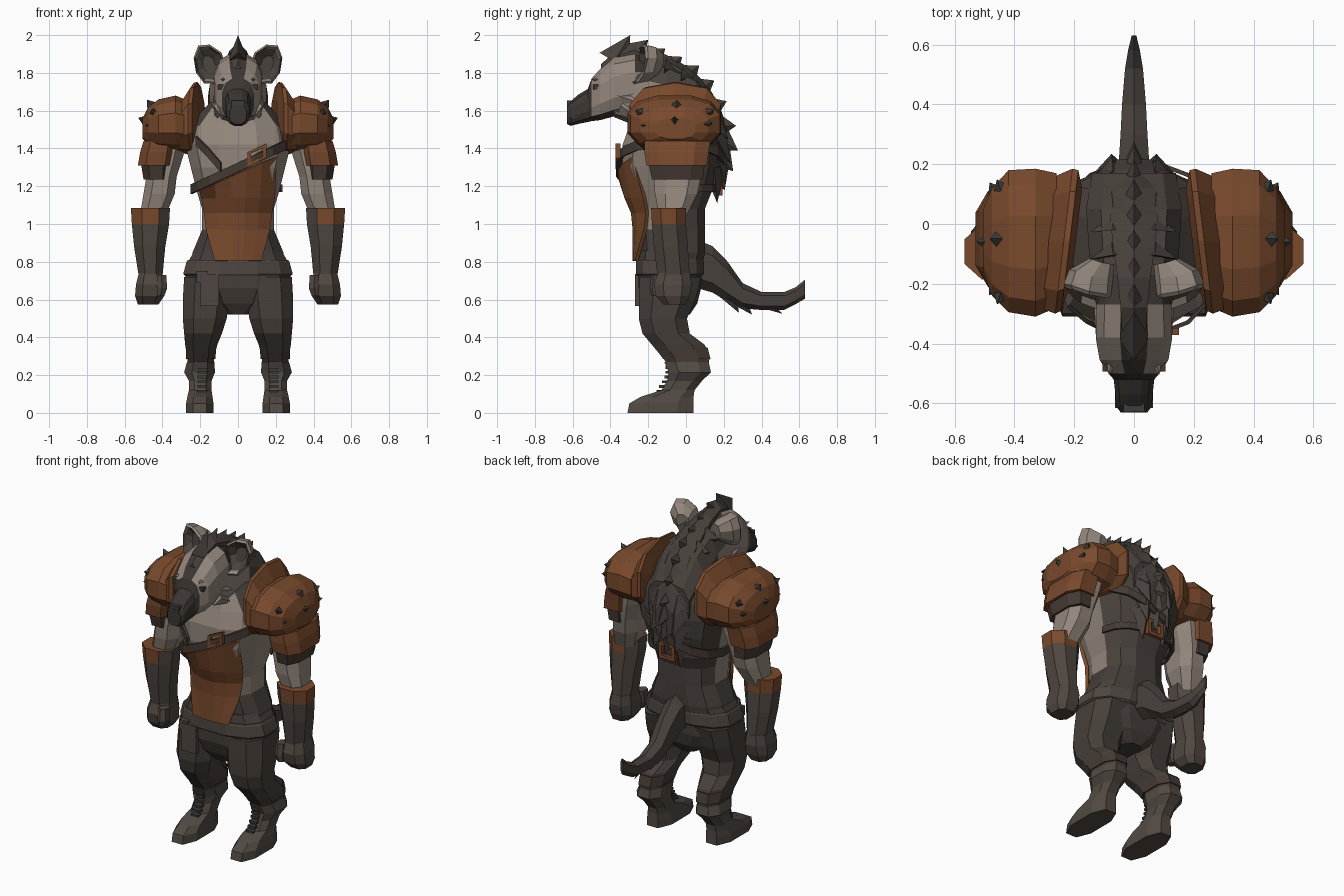
import bpy, bmesh, math
from mathutils import Vector as V

def mat(name, c):
    m = bpy.data.materials.new(name)
    m.diffuse_color = (*c, 1)
    return m

LIGHT = mat("light fur", (.29, .24, .20))
DARK = mat("dark fur", (.065, .053, .045))
MUZZLE = mat("muzzle fur", (.045, .037, .032))
LEATHER = mat("brown leather", (.19, .068, .026))
GLOVE = mat("dark leather", (.078, .062, .052))
PANTS = mat("trouser cloth", (.062, .050, .042))
BOOT = mat("boot leather", (.085, .069, .057))
METAL = mat("dark metal", (.045, .045, .043))
STRAP = mat("strap leather", (.06, .042, .033))

def finish(name, bm, mats, rule=None, mirror=False, solid=0):
    bmesh.ops.recalc_face_normals(bm, faces=bm.faces)
    if rule:
        for f in bm.faces:
            f.material_index = int(rule(f.calc_center_median(), f.normal))
    me = bpy.data.meshes.new(name)
    bm.to_mesh(me)
    bm.free()
    for m in mats:
        me.materials.append(m)
    o = bpy.data.objects.new(name, me)
    bpy.context.collection.objects.link(o)
    if solid:
        md = o.modifiers.new("thickness", 'SOLIDIFY')
        md.thickness, md.offset = solid, 0
    if mirror:
        o.modifiers.new("mirror", 'MIRROR').use_mirror_merge = False
    return o

def skin(name, loops, mats, rule=None, mirror=False, cap=True, closed=True, solid=0):
    """Join successive point loops with quads."""
    bm = bmesh.new()
    vs = [[bm.verts.new(p) for p in l] for l in loops]
    n = len(vs[0])
    for a, b in zip(vs, vs[1:]):
        for i in range(n if closed else n - 1):
            j = (i + 1) % n
            bm.faces.new((a[i], a[j], b[j], b[i]))
    if cap:
        bm.faces.new(vs[0])
        bm.faces.new(vs[-1])
    return finish(name, bm, mats, rule, mirror, solid)

def oval(n, a0, a1, b0, b1, p=2.6):
    pts = []
    for i in range(n):
        t = 2 * math.pi * (i + .5) / n
        pts.append([math.copysign(abs(q) ** (2 / p), q) for q in (math.cos(t), math.sin(t))])
    k = max(q[0] for q in pts)
    return [((a0 + a1) / 2 + u / k * (a1 - a0) / 2, (b0 + b1) / 2 + v / k * (b1 - b0) / 2) for u, v in pts]

def loft(name, axis, rows, mats, rule=None, mirror=False, n=8, p=2.6):
    """Rows: position on axis, then extents (or half width) in the two other axes."""
    put = {'x': lambda t, a, b: (t, a, b), 'y': lambda t, a, b: (a, t, b), 'z': lambda t, a, b: (a, b, t)}[axis]
    loops = []
    for r in rows:
        if len(r) == 4:
            r = (r[0], -r[1], r[1], r[2], r[3])
        loops.append([put(r[0], a, b) for a, b in oval(n, *r[1:], p)])
    return skin(name, loops, mats, rule, mirror)

def spikes(name, items, mats, mirror=False):
    """Four sided spikes: base point, tip, half widths across x and along the surface."""
    bm = bmesh.new()
    for base, tip, w, l in items:
        base, tip = V(base), V(tip)
        d = (tip - base).normalized()
        side = V((1, 0, 0)) if abs(d.x) < .8 else V((0, 1, 0))
        side = (side - d * side.dot(d)).normalized()
        up = d.cross(side)
        q = [bm.verts.new(base + s) for s in (side * w, up * l, -side * w, -up * l)]
        t = bm.verts.new(tip)
        bm.faces.new(q)
        for i in range(4):
            bm.faces.new((q[i], q[(i + 1) % 4], t))
    return finish(name, bm, mats, mirror=mirror)

def boxes(name, items, mats, mirror=False):
    bm = bmesh.new()
    for c, s in items:
        for v in bmesh.ops.create_cube(bm, size=1)['verts']:
            v.co = V(c) + V([a * b for a, b in zip(v.co, s)])
    return finish(name, bm, mats, mirror=mirror)

# Torso and neck: pale front, dark back
loft("torso", 'z', [(.74, .26, -.24, .08), (.85, .24, -.24, .10), (.97, .19, -.25, .10), (1.08, .19, -.265, .10),
     (1.18, .22, -.30, .14), (1.30, .25, -.335, .175), (1.42, .28, -.335, .185), (1.52, .26, -.30, .18),
     (1.62, .17, -.27, .16), (1.70, .10, -.25, .08)], [LIGHT, DARK, PANTS],
     lambda c, n: 2 if c.z < 1.0 else c.y > -.03 or (n.z > .3 and c.y > -.2), n=12)
loft("neck", 'y', [(-.38, .10, 1.57, 1.80), (-.25, .13, 1.52, 1.87), (-.1, .15, 1.45, 1.85), (.05, .16, 1.4, 1.78),
     (.17, .14, 1.35, 1.62)], [LIGHT, DARK], lambda c, n: n.z > .1 or c.y > -.15, n=10)

# Head with dark muzzle, jaw and forehead stripe
loft("head", 'y', [(-.17, .09, 1.66, 1.87), (-.27, .125, 1.60, 1.90), (-.38, .128, 1.57, 1.88), (-.455, .115, 1.55, 1.82),
     (-.50, .085, 1.545, 1.77), (-.52, .068, 1.54, 1.715), (-.57, .062, 1.53, 1.685), (-.61, .06, 1.52, 1.65),
     (-.63, .045, 1.53, 1.63)], [LIGHT, MUZZLE],
     lambda c, n: c.y < -.505 or c.y > -.27 and n.z > .2 or c.z < 1.6 or (abs(c.x) < .01 and n.z > .1), n=12)
boxes("nose", [((0, -.612, 1.635), (.07, .035, .035))], [METAL])
boxes("eye", [((.086, -.477, 1.725), (.04, .032, .026))], [MUZZLE], True)
boxes("mouth_line", [((0, -.57, 1.565), (.126, .09, .008))], [METAL])
spikes("brow", [((.065, -.43, 1.765), (.085, -.505, 1.765), .035, .025)], [LIGHT], True)
spikes("cheek_tuft", [((.09, -.36, 1.68), (.135, -.24, 1.64), .04, .06), ((.09, -.34, 1.62), (.12, -.22, 1.55), .04, .05)],
       [LIGHT], True)

# Cupped ears leaning forward
rim = [(.065, -.24, 1.83), (.09, -.235, 1.91), (.15, -.225, 1.95), (.21, -.205, 1.945), (.235, -.20, 1.88),
       (.222, -.22, 1.80), (.18, -.255, 1.745), (.11, -.28, 1.74)]
mid = sum((V(p) for p in rim), V()) / 8
def ring(s, dy, dx=0):
    return [mid + (V(p) - mid) * s + V((dx, dy, 0)) for p in rim]
skin("ear", [ring(.4, .04), ring(.78, .01), ring(.9, -.012), ring(1, 0), ring(.9, .05, -.01), ring(.5, .10, -.045)],
     [LIGHT, DARK], lambda c, n: n.y < 0 and (c - mid).length < .075, True)

# Mane: a solid crest with overlapping tufts down the spine
loft("crest", 'y', [(-.45, .02, 1.76, 1.84), (-.37, .04, 1.8, 1.91), (-.28, .045, 1.8, 1.95), (-.18, .055, 1.8, 1.92),
     (-.08, .07, 1.76, 1.875), (.03, .08, 1.68, 1.81), (.12, .085, 1.5, 1.71), (.18, .08, 1.34, 1.60),
     (.215, .06, 1.3, 1.5)], [DARK], n=6, p=2)
path = [(-.38, 1.86, -.295, 2.0), (-.3, 1.88, -.2, 1.975), (-.2, 1.86, -.11, 1.93), (-.11, 1.82, -.02, 1.885),
        (-.02, 1.77, .07, 1.84), (.05, 1.7, .15, 1.76), (.1, 1.6, .215, 1.65), (.14, 1.52, .265, 1.52),
        (.16, 1.46, .275, 1.39), (.16, 1.38, .25, 1.28), (.15, 1.30, .205, 1.18)]
spikes("mane", [((0, a, b), (0, c, d), .055, .09) for a, b, c, d in path], [DARK])
spikes("side_mane", [((.07, a, b), (.075, c - .04, d - .07), .075, .06) for a, b, c, d in path[3:]], [DARK], True)

# Tail
loft("tail", 'y', [(.04, .06, .68, .91), (.14, .055, .65, .87), (.22, .05, .60, .79), (.3, .045, .56, .68),
     (.4, .04, .55, .635), (.52, .03, .55, .635), (.58, .02, .58, .66), (.63, .008, .61, .70)], [DARK], n=6)
spikes("tail_tuft", [((0, .22, .64), (0, .28, .53), .03, .05), ((0, .28, .6), (0, .35, .52), .03, .04),
       ((0, .42, .58), (0, .51, .525), .025, .03)], [DARK])

# Arms, gauntlets and fists
loft("arm", 'z', [(1.48, .27, .44, -.18, .11), (1.36, .29, .48, -.17, .10), (1.25, .325, .485, -.17, .08),
     (1.16, .335, .50, -.165, .06), (1.04, .385, .52, -.14, .0)], [LIGHT], mirror=True)
loft("gauntlet", 'z', [(1.085, .36, .567, -.185, 0), (1.0, .365, .562, -.18, 0), (.88, .385, .55, -.17, .01),
     (.72, .40, .525, -.15, .02)], [GLOVE, LEATHER], lambda c, n: c.z > 1.0 and c.x > .4, True, p=2.2)
loft("fist", 'z', [(.74, .40, .525, -.15, .02), (.68, .39, .54, -.17, .03), (.62, .39, .545, -.16, .02),
     (.575, .42, .53, -.12, 0)], [GLOVE], mirror=True)
loft("thumb", 'z', [(.73, .38, .43, -.18, -.11), (.66, .375, .43, -.19, -.12), (.62, .39, .43, -.18, -.13)],
     [GLOVE], mirror=True, n=6)

# Shoulder armour
loft("shoulder_pad", 'x', [(.26, -.28, .17, 1.39, 1.65), (.33, -.31, .185, 1.39, 1.68), (.42, -.295, .18, 1.40, 1.66),
     (.475, -.24, .12, 1.42, 1.62), (.505, -.16, .05, 1.45, 1.56)], [LEATHER], mirror=True, n=12, p=2.6)
collar = loft("collar_plate", 'x', [(.195, -.20, .12, 1.45, 1.66), (.215, -.29, .18, 1.38, 1.745),
     (.235, -.30, .185, 1.37, 1.74), (.29, -.28, .16, 1.38, 1.65)], [LEATHER], mirror=True, n=10)
for v in collar.data.vertices:
    v.co.x -= .12 * (v.co.y + .06)
loft("lower_pad", 'z', [(1.44, .33, .50, -.22, .13), (1.38, .335, .518, -.22, .12), (1.31, .345, .53, -.21, .11)],
     [LEATHER], mirror=True, p=3)
loft("sleeve", 'z', [(1.33, .355, .515, -.20, .10), (1.235, .365, .50, -.18, .09)], [STRAP], mirror=True)
studs = [(.46, -.05, 1.63), (.495, -.06, 1.55), (.445, .12, 1.59), (.445, -.24, 1.59), (.465, -.21, 1.52), (.465, .11, 1.53)]
hub = V((.36, -.06, 1.50))
spikes("pad_stud", [(V(s), V(s) + (V(s) - hub).normalized() * .035, .026, .026) for s in studs], [METAL], True)

# Leather breastplate with slanted top
us = [-1, -.6, -.2, .2, .6, 1]
rows = [(1.27, .20, -.355, -.275), (1.14, .19, -.32, -.22), (1.06, .175, -.285, -.205), (.97, .165, -.275, -.215),
        (.805, .12, -.275, -.262)]
skin("breastplate", [[(h * u, yc + (ye - yc) * u * u, z + (.09 * u if i == 0 else 0)) for u in us]
     for i, (z, h, yc, ye) in enumerate(rows)], [LEATHER], cap=False, closed=False, solid=.02)

# Straps and buckles
def band(dz):
    return [(x, y, 1.3 + .47 * x + dz) for x, y in oval(16, -.245, .28, -.365, .20, 2.4)]
skin("chest_strap", [band(.025), band(-.025)], [STRAP], cap=False, solid=.014)
skin("short_strap", [[(-.22, -.275, 1.44 + d), (-.16, -.325, 1.38 + d), (-.09, -.36, 1.30 + d)] for d in (.025, -.025)],
     [STRAP], cap=False, closed=False, solid=.014)
skin("back_strap", [[(x, y, 1.19 + d) for x, y in oval(16, -.23, .23, -.30, .16) if y > -.1] for d in (.02, -.02)],
     [STRAP], cap=False, closed=False, solid=.012)
def frame(name, c, w, h, slope):
    q = [(-w, -h), (w, -h), (w, h), (-w, h)]
    loops = [[(c[0] + x * s, c[1] + d, c[2] + z * s + slope * x * s) for x, z in q]
             for s, d in ((1, -.012), (1, .012), (.6, .012), (.6, -.012), (1, -.012))]
    skin(name, loops, [LEATHER], cap=False)
frame("front_buckle", (.10, -.36, 1.365), .05, .038, .47)
frame("back_buckle", (0, .18, 1.20), .055, .05, 0)

# Trousers and belt
loft("hips", 'z', [(.86, .23, -.25, .10), (.78, .275, -.255, .085), (.66, .28, -.25, .08), (.58, .2, -.22, .06),
     (.52, .07, -.18, .02)], [PANTS], n=12)
loft("belt", 'z', [(.81, .265, -.262, .092), (.80, .272, -.266, .094), (.735, .29, -.266, .094), (.725, .28, -.26, .085)],
     [GLOVE], n=12)
loft("trouser_leg", 'z', [(.72, .04, .285, -.245, .08), (.6, .045, .292, -.25, .05), (.5, .06, .292, -.25, .005),
     (.42, .085, .285, -.23, .02), (.36, .11, .28, -.18, .10), (.3, .125, .27, -.13, .125), (.25, .13, .265, -.09, .12)],
     [PANTS], mirror=True)
boxes("belt_pouch", [((-.15, -.25, .65), (.10, .04, .17)), ((-.19, -.24, .72), (.06, .05, .06))], [GLOVE])

# Laced boots
loft("boot", 'z', [(.27, .125, .27, -.115, .12), (.215, .122, .285, -.092, .132), (.17, .14, .26, -.10, .085),
     (.12, .14, .26, -.13, .045), (.085, .135, .268, -.24, .04), (.05, .13, .275, -.30, .04), (0, .13, .275, -.31, .04)],
     [BOOT], mirror=True)
loft("leg_wrap", 'z', [(.345, .115, .275, -.165, .115), (.285, .12, .275, -.12, .13)], [STRAP], mirror=True)
boxes("boot_lace", [((.19, -.093 - .045 * max(0, (.2 - z) / .08), z), (.05, .03, .014))
      for z in (.265, .24, .215, .19, .165, .14, .115)], [METAL], True)
